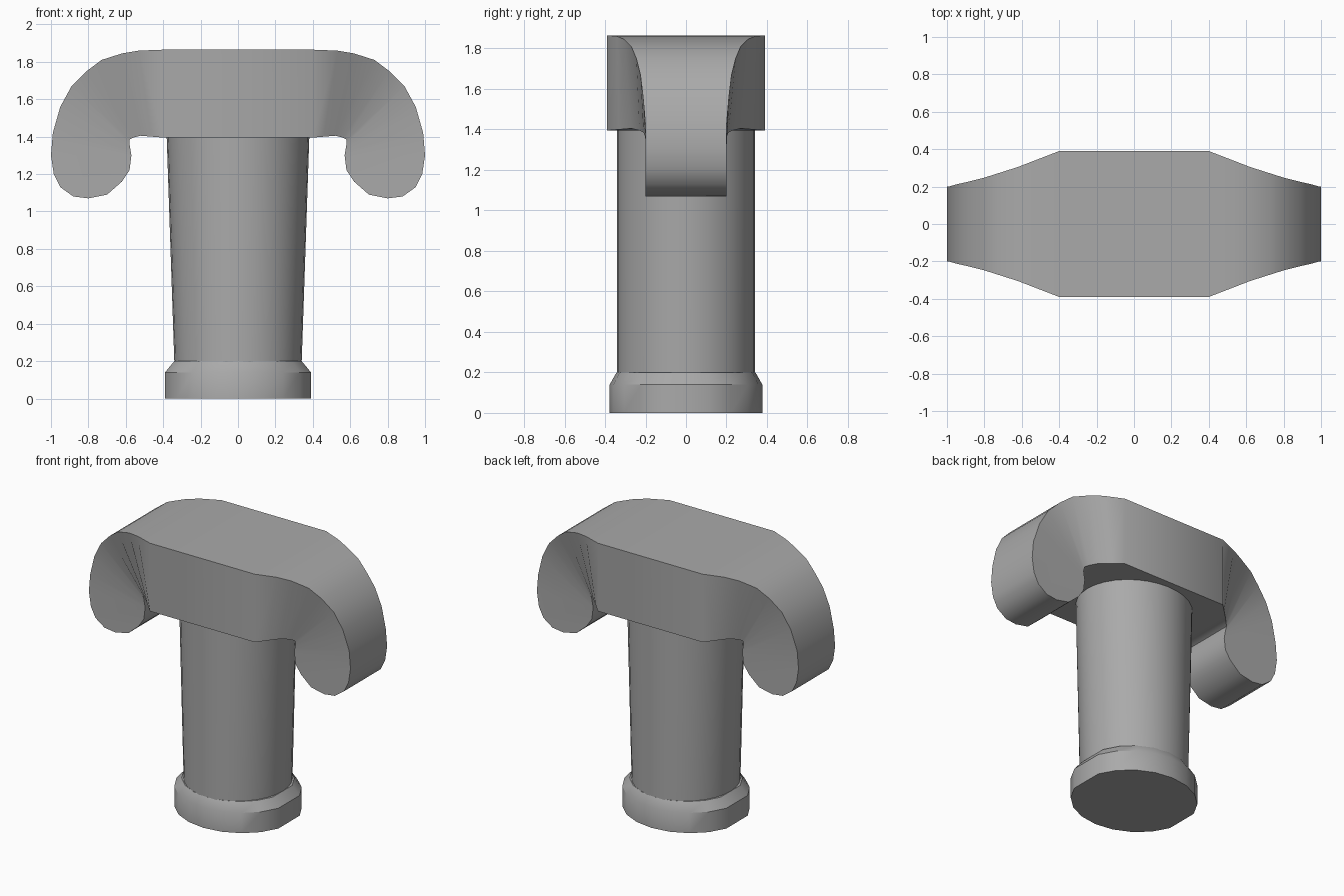
import bpy, bmesh
from math import sin, cos, pi, radians

cube = bpy.data.objects.get("Cube")
if cube:
    bpy.data.objects.remove(cube, do_unlink=True)

grey = bpy.data.materials.new("plain grey")
grey.use_nodes = True
colour = (0.4, 0.4, 0.4, 1)
grey.diffuse_color = colour
grey.node_tree.nodes["Principled BSDF"].inputs["Base Color"].default_value = colour


def finish(name, bm):
    bmesh.ops.recalc_face_normals(bm, faces=bm.faces)
    mesh = bpy.data.meshes.new(name)
    bm.to_mesh(mesh)
    bm.free()
    mesh.materials.append(grey)
    obj = bpy.data.objects.new(name, mesh)
    bpy.context.collection.objects.link(obj)
    bpy.ops.object.select_all(action='DESELECT')
    obj.select_set(True)
    bpy.context.view_layer.objects.active = obj
    bpy.ops.object.shade_smooth_by_angle(angle=radians(34))
    return obj


def bridge(bm, a, b):
    n = len(a)
    for i in range(n):
        j = (i + 1) % n
        bm.faces.new((a[i], a[j], b[j], b[i]))


def oval_column(name, levels, sides, flat=False):
    """Stack of oval rings given as (z, x radius, y radius), flat trims the x ends."""
    bm = bmesh.new()
    rings = []
    for z, rx, ry in levels:
        limit = rx * cos(2 * pi / sides) if flat else rx
        ring = []
        for i in range(sides):
            a = 2 * pi * i / sides
            x = max(-limit, min(limit, rx * cos(a)))
            ring.append(bm.verts.new((x, ry * sin(a), z)))
        rings.append(ring)
    for a, b in zip(rings, rings[1:]):
        bridge(bm, a, b)
    bm.faces.new(rings[0])
    bm.faces.new(rings[-1])
    return finish(name, bm)


# Foot collar and tapered shaft
oval_column("foot_collar", [(0, .41, .377), (.14, .41, .377), (.2, .358, .343)], 20, True)
oval_column("shaft", [(.18, .34, .342), (1.42, .382, .342)], 32)

# Arm sections: outer x, z, half depth, then inner x, z, half depth
sections = [
    (.40, 1.865, .39, .40, 1.395, .39),
    (.53, 1.86, .34, .46, 1.40, .33),
    (.62, 1.845, .305, .52, 1.405, .27),
    (.73, 1.81, .27, .56, 1.395, .23),
    (.81, 1.75, .245, .58, 1.385, .21),
    (.89, 1.67, .225, .58, 1.36, .20),
    (.95, 1.56, .212, .575, 1.33, .20),
    (.99, 1.42, .20, .57, 1.30, .20),
]
# Rounded hook end, from the outer side round to the inner side
hook = [(1, 1.3), (.985, 1.2), (.95, 1.13), (.88, 1.08), (.8, 1.07),
        (.70, 1.09), (.62, 1.16), (.58, 1.22)]
hook_depth = .20

# Crossbar with a drooping hook at both ends
bm = bmesh.new()
roots = []
for side in (1, -1):
    rings = []
    for ox, oz, ow, ix, iz, iw in sections:
        rings.append([bm.verts.new(p) for p in (
            (side * ox, -ow, oz), (side * ox, ow, oz),
            (side * ix, iw, iz), (side * ix, -iw, iz))])
    for a, b in zip(rings, rings[1:]):
        bridge(bm, a, b)
    roots.append(rings[0])
    last = rings[-1]
    front = [bm.verts.new((side * x, -hook_depth, z)) for x, z in hook]
    back = [bm.verts.new((side * x, hook_depth, z)) for x, z in hook]
    front = [last[0]] + front + [last[3]]
    back = [last[1]] + back + [last[2]]
    for i in range(len(front) - 1):
        bm.faces.new((front[i], front[i + 1], back[i + 1], back[i]))
    bm.faces.new(front)
    bm.faces.new(back)
bridge(bm, roots[0], roots[1])
finish("crossbar", bm)
